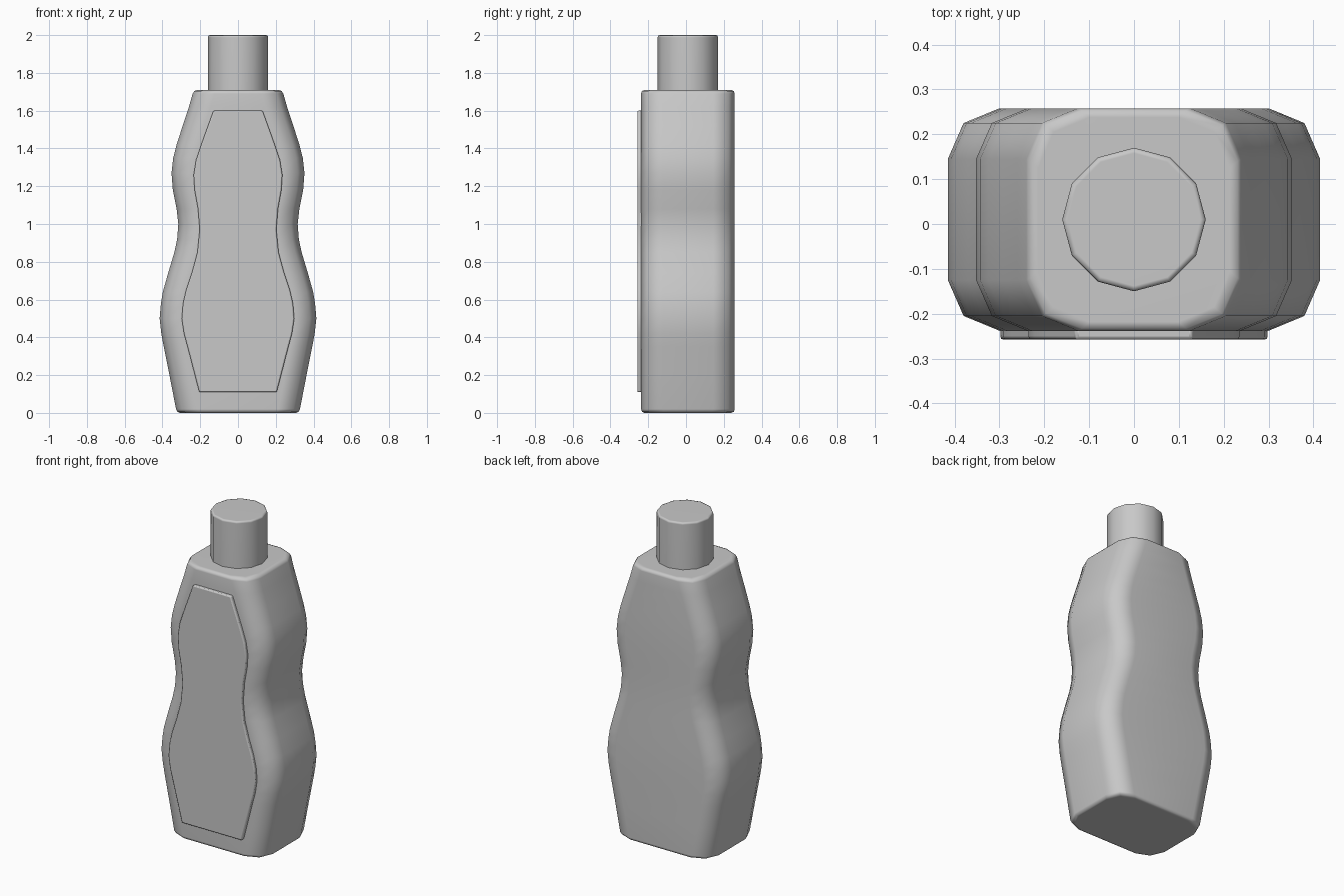
import bpy, bmesh
from math import sin, cos, pi, radians

cube = bpy.data.objects.get("Cube")
if cube:
    bpy.data.objects.remove(cube, do_unlink=True)

CENTRE_Y = 0.01   # bottle axis
DEPTH = 0.248     # half depth of the bottle

grey = bpy.data.materials.new("plain_grey")
grey.use_nodes = True
colour = (0.58, 0.58, 0.58, 1)
grey.diffuse_color = colour
grey.node_tree.nodes["Principled BSDF"].inputs["Base Color"].default_value = colour


def finish(name, bm, angle, bevel=0):
    """Turn a bmesh into a shaded object, optionally with rounded edges."""
    bmesh.ops.recalc_face_normals(bm, faces=bm.faces[:])
    mesh = bpy.data.meshes.new(name)
    bm.to_mesh(mesh)
    bm.free()
    mesh.materials.append(grey)
    obj = bpy.data.objects.new(name, mesh)
    bpy.context.collection.objects.link(obj)
    bpy.ops.object.select_all(action="DESELECT")
    obj.select_set(True)
    bpy.context.view_layer.objects.active = obj
    bpy.ops.object.shade_smooth_by_angle(angle=radians(angle))
    if bevel:
        mod = obj.modifiers.new("rounded_edges", "BEVEL")
        mod.width = bevel
        mod.segments = 2
        mod.limit_method = "ANGLE"
        mod.angle_limit = radians(50)
    mod = obj.modifiers.new("flat_face_normals", "WEIGHTED_NORMAL")
    mod.keep_sharp = True
    return obj


def loft(name, rings, angle):
    """Skin closed rings of points and cap both ends."""
    bm = bmesh.new()
    loops = [[bm.verts.new(p) for p in ring] for ring in rings]
    n = len(loops[0])
    for a, b in zip(loops, loops[1:]):
        for i in range(n):
            j = (i + 1) % n
            bm.faces.new((a[i], a[j], b[j], b[i]))
    bm.faces.new(loops[0])
    bm.faces.new(loops[-1])
    return finish(name, bm, angle)


def body_ring(z, width, inset=0):
    """Rectangle with corners cut in two steps of fixed size."""
    w, d = width - inset, DEPTH - inset
    corner = [(w, d - 0.113), (w - 0.035, d - 0.033), (w - 0.115, d)]
    half = corner + [(-x, y) for x, y in reversed(corner)]
    loop = half + [(-x, -y) for x, y in half]
    return [(x, y + CENTRE_Y, z) for x, y in loop]


def cap_ring(z, radius):
    return [(radius * sin(i * pi / 6), CENTRE_Y + radius * cos(i * pi / 6), z)
            for i in range(12)]


# Bottle body: wavy sides with rounded bottom and top rims
body_profile = [
    (0.02, 0.328), (0.2, 0.363), (0.35, 0.393), (0.42, 0.406), (0.5, 0.415),
    (0.58, 0.408), (0.64, 0.398), (0.74, 0.37), (0.85, 0.337), (0.92, 0.322),
    (1.0, 0.316), (1.08, 0.325), (1.18, 0.345), (1.27, 0.352), (1.35, 0.343),
    (1.42, 0.325), (1.52, 0.293), (1.62, 0.26), (1.69, 0.24)]
rings = [body_ring(0, 0.325, 0.018), body_ring(0.006, 0.326, 0.005)]
rings += [body_ring(z, w) for z, w in body_profile]
rings += [body_ring(1.704, 0.236, 0.005), body_ring(1.71, 0.234, 0.02)]
loft("bottle_body", rings, 75)

# Screw cap
loft("cap", [cap_ring(1.7, 0.16), cap_ring(1.988, 0.16),
             cap_ring(1.997, 0.157), cap_ring(2, 0.148)], 60)

# Raised label panel on the front
label_profile = [
    (0.11, 0.205), (0.35, 0.267), (0.42, 0.286), (0.5, 0.298), (0.58, 0.291),
    (0.65, 0.275), (0.75, 0.242), (0.85, 0.215), (0.97, 0.203), (1.08, 0.212),
    (1.18, 0.23), (1.26, 0.235), (1.34, 0.222), (1.42, 0.195), (1.6, 0.13)]
outline = [(w, z) for z, w in label_profile]
outline += [(-w, z) for z, w in reversed(label_profile)]
bm = bmesh.new()
face = bm.faces.new([bm.verts.new((x, -0.23, z)) for x, z in outline])
extruded = bmesh.ops.extrude_face_region(bm, geom=[face], use_keep_orig=True)
moved = [v for v in extruded["geom"] if isinstance(v, bmesh.types.BMVert)]
bmesh.ops.translate(bm, verts=moved, vec=(0, -0.028, 0))
finish("label_panel", bm, 50, bevel=0.007)
